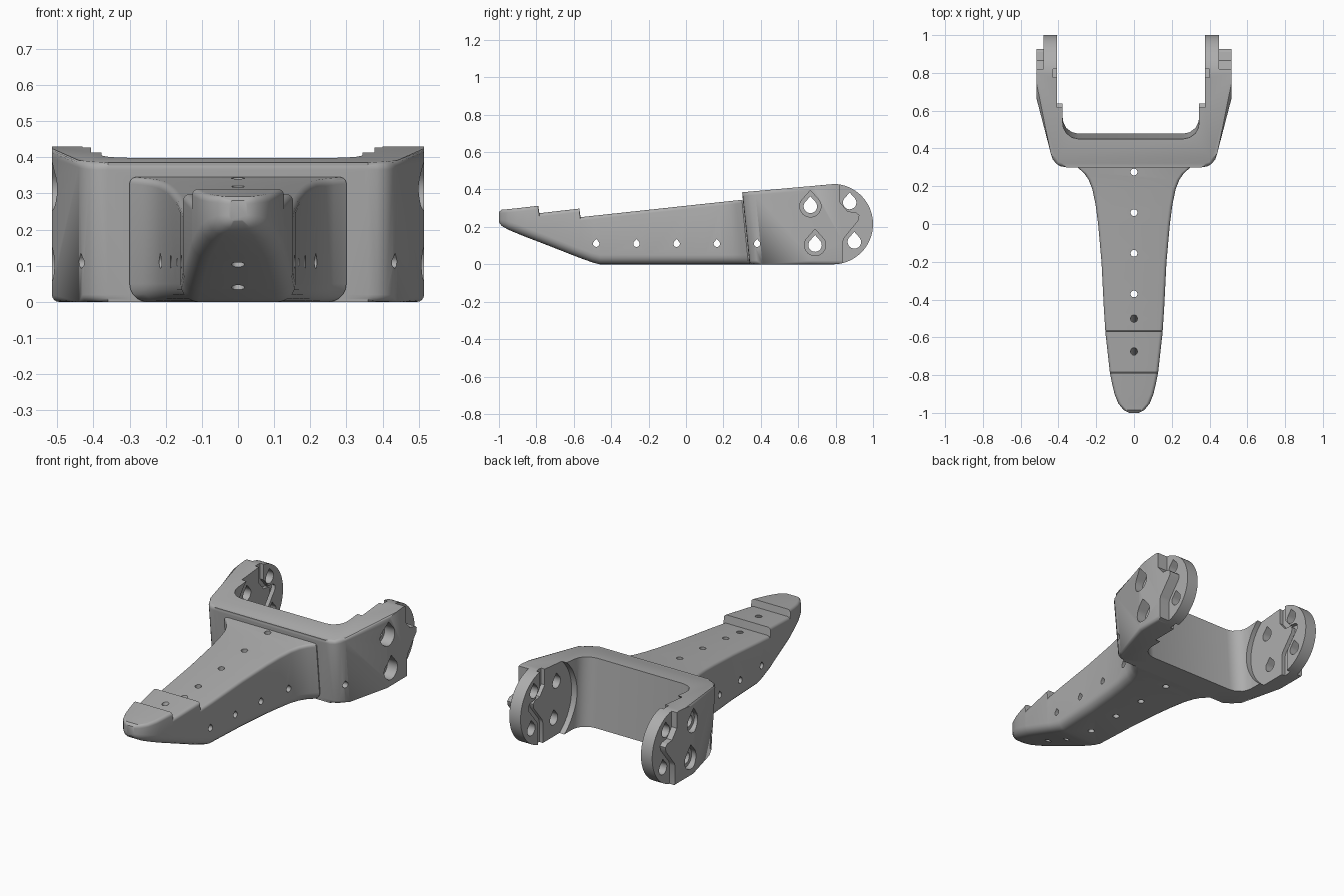
import bpy, bmesh, math
from mathutils import Matrix

if "Cube" in bpy.data.objects:
    bpy.data.objects.remove(bpy.data.objects["Cube"])

grey = bpy.data.materials.new("mid_grey")
grey.diffuse_color = (0.42, 0.42, 0.42, 1)
grey.use_nodes = True
grey.node_tree.nodes["Principled BSDF"].inputs["Base Color"].default_value = grey.diffuse_color


def make(name, bm):
    bmesh.ops.recalc_face_normals(bm, faces=bm.faces[:])
    me = bpy.data.meshes.new(name)
    bm.to_mesh(me)
    bm.free()
    me.materials.append(grey)
    ob = bpy.data.objects.new(name, me)
    bpy.context.collection.objects.link(ob)
    return ob


def loft(rings):
    """Skin a list of equal-length closed rings and cap both ends."""
    bm = bmesh.new()
    vs = [[bm.verts.new(p) for p in r] for r in rings]
    n = len(vs[0])
    for a, b in zip(vs, vs[1:]):
        for i in range(n):
            bm.faces.new((a[i], a[(i + 1) % n], b[(i + 1) % n], b[i]))
    bm.faces.new(vs[0])
    bm.faces.new(vs[-1])
    return bm


def prism(pts, x0, x1):
    """Extrude a (y, z) outline along x."""
    return make("cutter", loft([[(x, y, z) for y, z in pts] for x in (x0, x1)]))


def teardrop(cy, cz, r):
    """Round hole with a pointed top."""
    arc = [math.radians(a) for a in range(130, 411, 14)]
    return [(cy + r * math.cos(a), cz + r * math.sin(a)) for a in arc] + [(cy, cz + 1.5 * r)]


def boolean(ob, cutter, op='DIFFERENCE'):
    mod = ob.modifiers.new("cut", 'BOOLEAN')
    mod.operation, mod.object, mod.solver = op, cutter, 'EXACT'
    bpy.context.view_layer.objects.active = ob
    bpy.ops.object.modifier_apply(modifier=mod.name)
    bpy.data.objects.remove(cutter)


# Tongue: rounded sections along y (y, half width, bottom, top)
def top(y):
    return 0.252 + (y + 0.564) * 0.108


stations = [(-1.0, .025, .225, .28), (-.985, .055, .205, .292), (-.95, .083, .185, .295),
            (-.9, .103, .164, .3), (-.85, .115, .144, .306), (-.79, .127, .121, .313),
            (-.784, .128, .119, .273), (-.57, .152, .035, .298), (-.564, .152, .033, .252),
            (-.5, .156, .01, top(-.5))]
stations += [(y, w, 0, top(y)) for y, w in
             [(-.46, .159), (-.2, .172), (0, .19), (.1, .203), (.18, .22),
              (.23, .24), (.265, .265), (.295, .3), (.38, .3)]]


def section(y, w, zb, zt):
    rb, rt = min(.05, w * .6, (zt - zb) * .4), min(.018, w * .4)
    ring = []
    for sx, sz, r, a0 in ((1, -1, rb, -90), (1, 1, rt, 0), (-1, 1, rt, 90), (-1, -1, rb, 180)):
        cx, cz = sx * (w - r), (zb + r if sz < 0 else zt - r)
        for k in range(6):
            a = math.radians(a0 + 18 * k)
            z = cz + r * math.sin(a)
            lean = .04 * (1 - z / .38) * max(0, min(1, (y - .1) / .2))
            ring.append((cx + r * math.cos(a), y + lean, z))
    return ring


tongue = make("tongue", loft([section(*s) for s in stations]))

# Yoke: U-shaped outline with a leaning cross wall and a sloping top
outer = [(.515, 1.1), (.515, .66), (.44, .37), (.43, .34), (.41, .315), (.385, .302), (.36, .30)]
inner = [(.26, .45), (.295, .458), (.325, .48), (.341, .51), (.345, .54), (.345, 1.1)]
plan = (outer + [(-x, y) for x, y in reversed(outer)]
        + [(-x - .033, y) for x, y in reversed(inner)] + inner)
low = [(x, y + (.04 if y < .4 else .028 if y < .6 else 0), 0) for x, y in plan]
high = [(x, y, .385 + .09 * (y - .3)) for x, y in plan]
bm = loft([low, high])
bm.verts.ensure_lookup_table()
n, m = len(plan), 2 * len(outer)
edge = lambda i, j: bm.edges.get((bm.verts[i], bm.verts[j]))
rims = [edge(i, i + 1) for i in range(m - 1)] + [edge(n + i, n + i + 1) for i in range(1, m - 2)]
bmesh.ops.bevel(bm, geom=rims, offset=.02, segments=4, profile=.5, affect='EDGES')
yoke = make("yoke_bracket", bm)

# Round ends of the arms
arc = [math.radians(a) for a in range(-88, 89, 4)]
ends = [(.785 + .215 * math.cos(a), .215 + .215 * math.sin(a)) for a in arc]
boolean(yoke, prism([(.1, .55), (.1, -.03), (.6, -.03)] + ends + [(.6, .55)], -1, 1), 'INTERSECT')

# Round seat on the inner faces of the arms
seat = [(.785 + .26 * math.cos(math.tau * i / 64), .215 + .26 * math.sin(math.tau * i / 64))
        for i in range(64)]
boolean(yoke, prism(seat, -.407, .377), 'DIFFERENCE')

# Stepped recess outside and matching groove inside each arm
zigzag = [(.82, .5), (.82, .335), (.865, .283), (.91, .277), (.927, .262), (.922, .235),
          (.845, .14), (.838, .12), (.838, -.05)]
groove = zigzag + [(y - .045, z) for y, z in reversed(zigzag)]
for x0, x1, pts in ((.45, .6, zigzag + [(1.1, -.05), (1.1, .5)]),
                    (-.6, -.48, zigzag + [(1.1, -.05), (1.1, .5)]),
                    (.3, .4, groove), (-.43, -.3, groove)):
    boolean(yoke, prism(pts, x0, x1))

# Bolt holes through the arms, counterbored on the front pair
for y, z in ((.665, .31), (.69, .103), (.875, .33), (.9, .12)):
    boolean(yoke, prism(teardrop(y, z, .036), -1, 1))
    if y < .8:
        boolean(yoke, prism(teardrop(y, z, .057), .45, 1))
        boolean(yoke, prism(teardrop(y, z, .057), -1, -.48))

boolean(yoke, tongue, 'UNION')

# Small pin holes across the tongue and wall
for i in range(5):
    boolean(yoke, prism(teardrop(-.48 + .215 * i, .11, .017), -1, 1))

# Small pin holes down through the tongue, the front two tilted
for y, z, tilt in ((.275, .2, 0), (.06, .2, 0), (-.155, .2, 0), (-.37, .2, 0),
                   (-.5, .26, .36), (-.675, .285, .36)):
    bm = bmesh.new()
    bmesh.ops.create_cone(bm, cap_ends=True, segments=20, radius1=.018, radius2=.018, depth=1.0,
                          matrix=Matrix.Translation((0, y, z)) @ Matrix.Rotation(-tilt, 4, 'X'))
    boolean(yoke, make("cutter", bm))

bpy.ops.object.select_all(action='DESELECT')
yoke.select_set(True)
bpy.context.view_layer.objects.active = yoke
bpy.ops.object.shade_smooth_by_angle(angle=math.radians(32))
